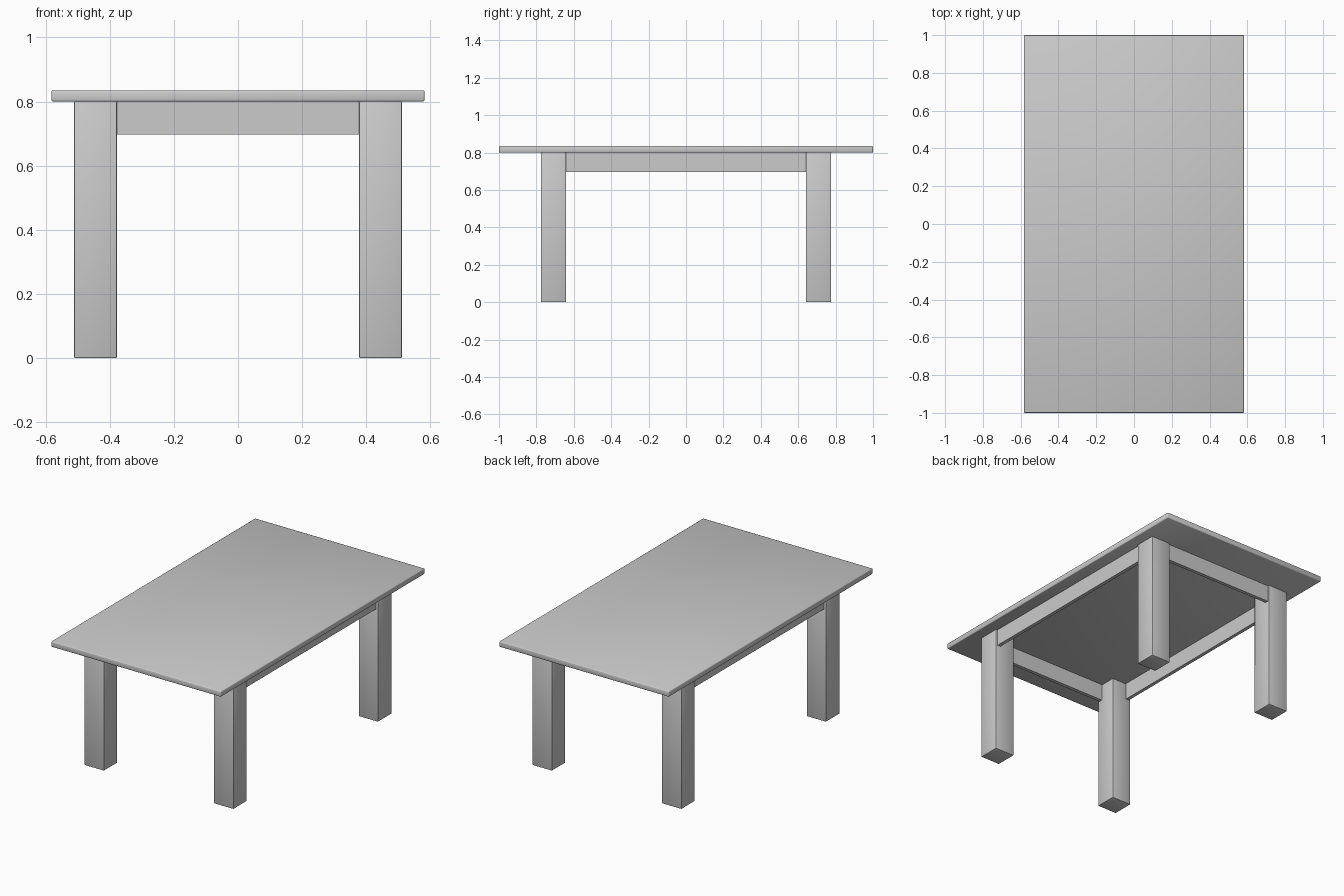
import bpy
import math

if "Cube" in bpy.data.objects:
    bpy.data.objects.remove(bpy.data.objects["Cube"], do_unlink=True)

GREY = (0.6, 0.6, 0.6, 1)
grey = bpy.data.materials.new("plain grey")
grey.use_nodes = True
grey.diffuse_color = GREY
grey.node_tree.nodes["Principled BSDF"].inputs["Base Color"].default_value = GREY

# Main dimensions
TOP_X, TOP_Y = 0.582, 1.0
LEG_X, LEG_Y, LEG = 0.511, 0.775, 0.133
HEIGHT, UNDER, APRON_LOW = 0.835, 0.8, 0.697
RECESS, BOARD = 0.012, 0.022


def block(name, low, high, bevel):
    """Box between two corners, with softened edges."""
    bpy.ops.mesh.primitive_cube_add(
        size=1, location=[(a + b) / 2 for a, b in zip(low, high)])
    obj = bpy.context.object
    obj.name = name
    obj.scale = [b - a for a, b in zip(low, high)]
    bpy.ops.object.transform_apply(location=False, rotation=False, scale=True)
    obj.data.materials.append(grey)
    if bevel:
        mod = obj.modifiers.new("soft edges", "BEVEL")
        mod.width = bevel
        mod.segments = 2
        bpy.ops.object.modifier_apply(modifier=mod.name)
        bpy.ops.object.shade_smooth_by_angle(angle=math.radians(50))
    return obj


# Table top
block("table_top", (-TOP_X, -TOP_Y, UNDER), (TOP_X, TOP_Y, HEIGHT), 0.005)

# Four square legs
for sx, side in ((-1, "right"), (1, "left")):
    for sy, end in ((-1, "front"), (1, "back")):
        x = sx * (LEG_X - LEG / 2)
        y = sy * (LEG_Y - LEG / 2)
        h = LEG / 2
        block(f"{end}_{side}_leg", (x - h, y - h, 0), (x + h, y + h, UNDER), 0.003)

# Apron boards between the legs, set slightly in from the outer leg faces
for s, side, end in ((-1, "right", "front"), (1, "left", "back")):
    x = s * (LEG_X - RECESS - BOARD / 2)
    y = s * (LEG_Y - RECESS - BOARD / 2)
    t = BOARD / 2
    block(f"{side}_apron", (x - t, LEG - LEG_Y, APRON_LOW),
          (x + t, LEG_Y - LEG, UNDER), 0)
    block(f"{end}_apron", (LEG - LEG_X, y - t, APRON_LOW),
          (LEG_X - LEG, y + t, UNDER), 0)
